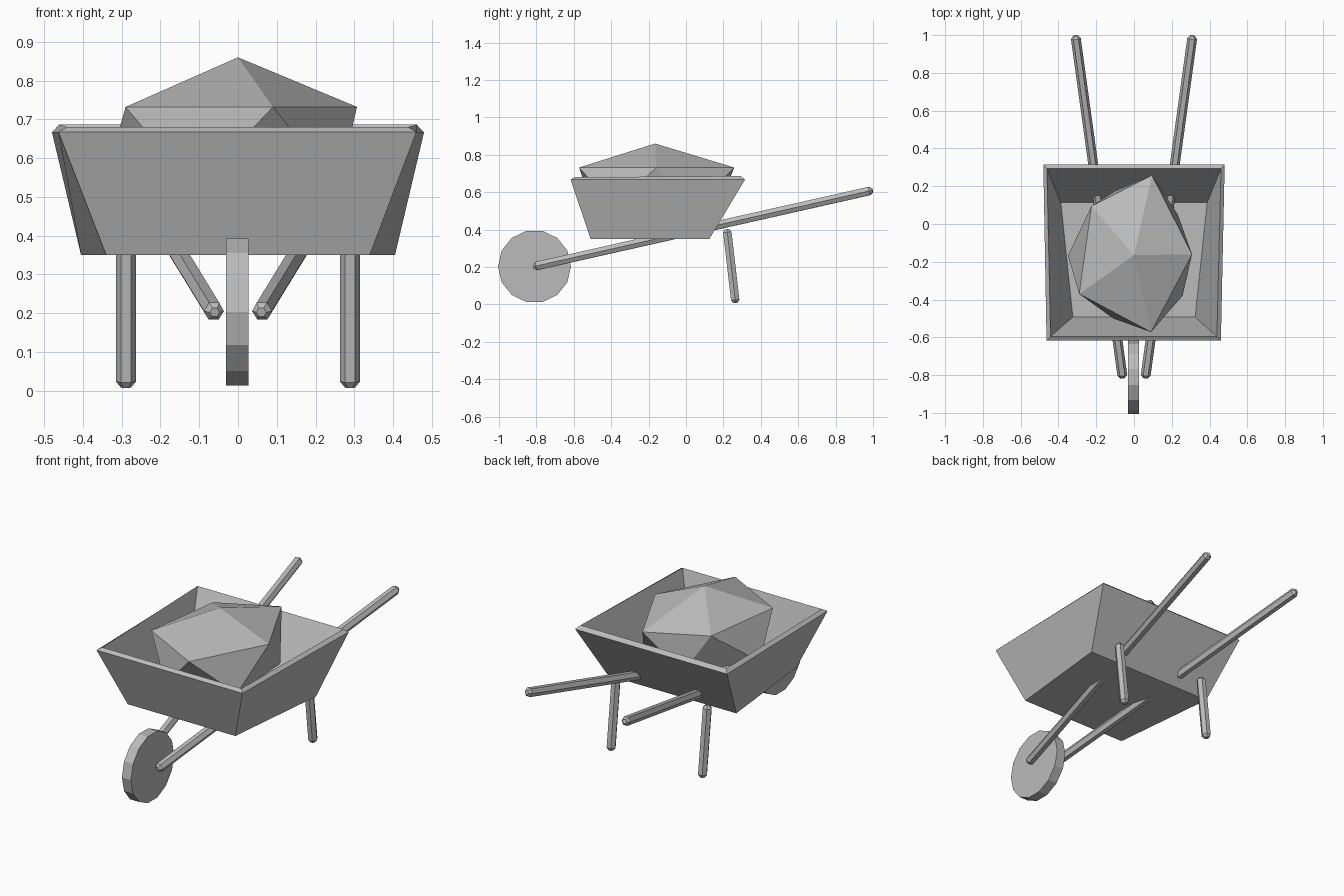
import bpy, bmesh, math
from mathutils import Vector, Matrix

cube = bpy.data.objects.get("Cube")
if cube:
    bpy.data.objects.remove(cube, do_unlink=True)

grey = bpy.data.materials.new("plain grey")
grey.use_nodes = True
colour = (0.5, 0.5, 0.5, 1)
grey.diffuse_color = colour
grey.node_tree.nodes["Principled BSDF"].inputs["Base Color"].default_value = colour


def finish(bm, name):
    mesh = bpy.data.meshes.new(name)
    bm.to_mesh(mesh)
    bm.free()
    mesh.materials.append(grey)
    obj = bpy.data.objects.new(name, mesh)
    bpy.context.collection.objects.link(obj)
    return obj


def pole(name, start, end, radius=0.026, tip=0.016, sides=6):
    """Straight faceted bar with chamfered ends."""
    start, end = Vector(start), Vector(end)
    axis = end - start
    length = axis.length
    frame = Matrix.Translation(start) @ axis.to_track_quat('Z', 'Y').to_matrix().to_4x4()
    bm = bmesh.new()
    for z, r in ((0, radius * 0.5), (tip, radius), (length - tip, radius), (length, radius * 0.5)):
        ring = [frame @ Vector((r * math.cos(a), r * math.sin(a), z))
                for a in (math.tau * i / sides for i in range(sides))]
        for p in ring:
            bm.verts.new(p)
    bmesh.ops.convex_hull(bm, input=bm.verts[:])
    bmesh.ops.dissolve_limit(bm, angle_limit=0.01, verts=bm.verts[:], edges=bm.edges[:])
    return finish(bm, name)


# Tray: flared open box, wider at the back, thickened inwards
bm = bmesh.new()
base = [bm.verts.new((x, y, 0.35)) for x, y in
        ((-0.34, -0.51), (0.34, -0.51), (0.405, 0.125), (-0.405, 0.125))]
rim = [bm.verts.new((x, y, 0.667)) for x, y in
       ((-0.463, -0.617), (0.46, -0.617), (0.48, 0.315), (-0.48, 0.315))]
bm.faces.new(base[::-1])
for i in range(4):
    j = (i + 1) % 4
    bm.faces.new((base[i], base[j], rim[j], rim[i]))
tray = finish(bm, "tray")
shell = tray.modifiers.new("thickness", 'SOLIDIFY')
shell.thickness = 0.025
shell.offset = -1
shell.use_even_offset = True

# Load: flattened twenty-sided lump
bm = bmesh.new()
upper = ((0.095, 0.258), (-0.225, 0.095), (-0.29, -0.37), (0.09, -0.572), (0.307, -0.16))
lower = ((-0.35, -0.168), (-0.11, -0.5), (0.258, -0.378), (0.232, 0.05), (-0.1, 0.175))
for ring, z in ((upper, 0.732), (lower, 0.52), (((0, -0.165),), 0.86), (((0, -0.165),), 0.39)):
    for x, y in ring:
        bm.verts.new((x, y, z))
bmesh.ops.convex_hull(bm, input=bm.verts[:])
finish(bm, "load")

# Wheel
bm = bmesh.new()
turn = (Matrix.Translation((-0.002, -0.81, 0.203)) @ Matrix.Rotation(math.pi / 2, 4, 'Y'))
bmesh.ops.create_cone(bm, cap_ends=True, segments=14, radius1=0.195, radius2=0.195,
                      depth=0.057, matrix=turn)
finish(bm, "wheel")

# Handles and legs, one on each side
for side, label in ((1, "left"), (-1, "right")):
    pole(label + "_handle", (side * 0.06, -0.815, 0.202), (side * 0.31, 0.997, 0.61))
    pole(label + "_leg", (side * 0.289, 0.219, 0.402), (side * 0.289, 0.265, 0.008))
